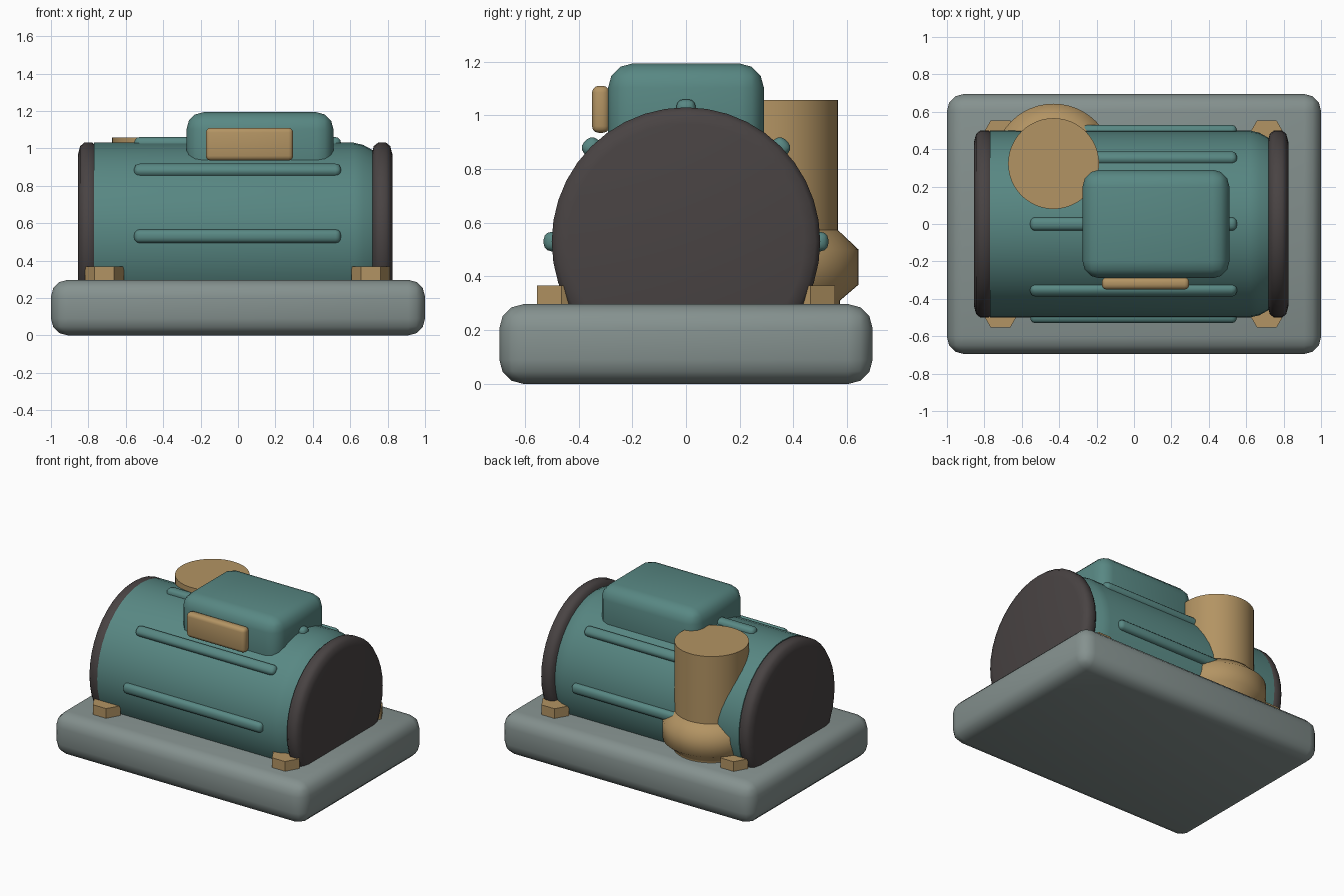
import bpy, bmesh, math
from mathutils import Matrix, Vector

if "Cube" in bpy.data.objects:
    bpy.data.objects.remove(bpy.data.objects["Cube"])


def material(name, rgb):
    m = bpy.data.materials.new(name)
    m.diffuse_color = (*rgb, 1)
    m.use_nodes = True
    m.node_tree.nodes["Principled BSDF"].inputs["Base Color"].default_value = m.diffuse_color
    return m


TEAL = material("teal paint", (0.098, 0.245, 0.228))
GREY = material("grey base paint", (0.235, 0.285, 0.275))
DARK = material("dark iron", (0.066, 0.056, 0.056))
BRASS = material("brass", (0.45, 0.295, 0.125))


def finish(name, bm, mat, angle=35):
    bmesh.ops.recalc_face_normals(bm, faces=bm.faces)
    me = bpy.data.meshes.new(name)
    bm.to_mesh(me)
    bm.free()
    me.materials.append(mat)
    ob = bpy.data.objects.new(name, me)
    bpy.context.collection.objects.link(ob)
    bpy.ops.object.select_all(action='DESELECT')
    ob.select_set(True)
    bpy.context.view_layer.objects.active = ob
    bpy.ops.object.shade_smooth_by_angle(angle=math.radians(angle))
    return ob


def rounded_box(name, lo, hi, bevel, segments, mat, turn=None):
    """Box between two corners with all edges rounded, optionally turned."""
    lo, hi = Vector(lo), Vector(hi)
    bm = bmesh.new()
    bmesh.ops.create_cube(bm, size=1)
    bmesh.ops.scale(bm, vec=hi - lo, verts=bm.verts)
    bmesh.ops.translate(bm, vec=(lo + hi) / 2, verts=bm.verts)
    bmesh.ops.bevel(bm, geom=bm.edges[:], offset=bevel, segments=segments,
                    profile=0.5, affect='EDGES')
    if turn:
        bmesh.ops.transform(bm, matrix=turn, verts=bm.verts)
    return finish(name, bm, mat, 40)


def lathe(name, profile, sides, mat, matrix, angle=35):
    """Closed solid from (height, radius) pairs turned round local z."""
    bm = bmesh.new()
    rings = [[bm.verts.new((r * math.cos(2 * math.pi * i / sides),
                            r * math.sin(2 * math.pi * i / sides), h))
              for i in range(sides)] for h, r in profile]
    for a, b in zip(rings, rings[1:]):
        for i in range(sides):
            j = (i + 1) % sides
            bm.faces.new((a[i], a[j], b[j], b[i]))
    bm.faces.new(rings[0][::-1])
    bm.faces.new(rings[-1])
    bmesh.ops.transform(bm, matrix=matrix, verts=bm.verts)
    return finish(name, bm, mat, angle)


AXIS_Z, RADIUS = 0.53, 0.5
along_x = Matrix.Translation((0, 0, AXIS_Z)) @ Matrix.Rotation(math.pi / 2, 4, 'Y')

# Base slab
rounded_box("base", (-1, -0.695, 0), (1, 0.695, 0.297), 0.09, 3, GREY)

# Motor body with a tapered right end
lathe("motor_body", [(-0.77, RADIUS), (0.62, RADIUS), (0.67, 0.488), (0.73, 0.455)],
      40, TEAL, along_x)

# End caps
for side, x in (("left", -0.80), ("right", 0.77)):
    half = [(0.0, RADIUS), (0.022, RADIUS), (0.044, 0.482), (0.055, 0.44)]
    profile = [(x - h, r) for h, r in half[:0:-1]] + [(x + h, r) for h, r in half[1:]]
    lathe(side + "_end_cap", profile, 40, DARK, along_x, 50)

# Cooling ribs round the upper half of the body
for k in range(5):
    turn = (Matrix.Translation((0, 0, AXIS_Z))
            @ Matrix.Rotation(math.radians(-90 + 45 * k), 4, 'X'))
    rounded_box(f"cooling_rib_{k + 1}", (-0.555, -0.036, 0.465), (0.55, 0.036, 0.53),
                0.028, 3, TEAL, turn)

# Terminal box and its plate
rounded_box("terminal_box", (-0.275, -0.29, 0.78), (0.51, 0.29, 1.193), 0.09, 3, TEAL)
rounded_box("terminal_plate", (-0.172, -0.35, 0.935), (0.295, -0.285, 1.11), 0.025, 3, BRASS)

# Upright pipe and its flange
pipe_at = Matrix.Translation((-0.43, 0.323, 0))
lathe("outlet_pipe", [(0.35, 0.243), (1.058, 0.243)], 48, BRASS, pipe_at)
lathe("pipe_flange", [(0.297, 0.25), (0.31, 0.25), (0.37, 0.32), (0.5, 0.32), (0.58, 0.235)],
      48, BRASS, pipe_at, 55)

# Hex bolts at the four corners
for sx, x in (("left", -0.714), ("right", 0.71)):
    for sy, y in (("front", -0.464), ("back", 0.464)):
        lathe(f"{sx}_{sy}_bolt", [(0.27, 0.104), (0.367, 0.104)], 6, BRASS,
              Matrix.Translation((x, y, 0)))
